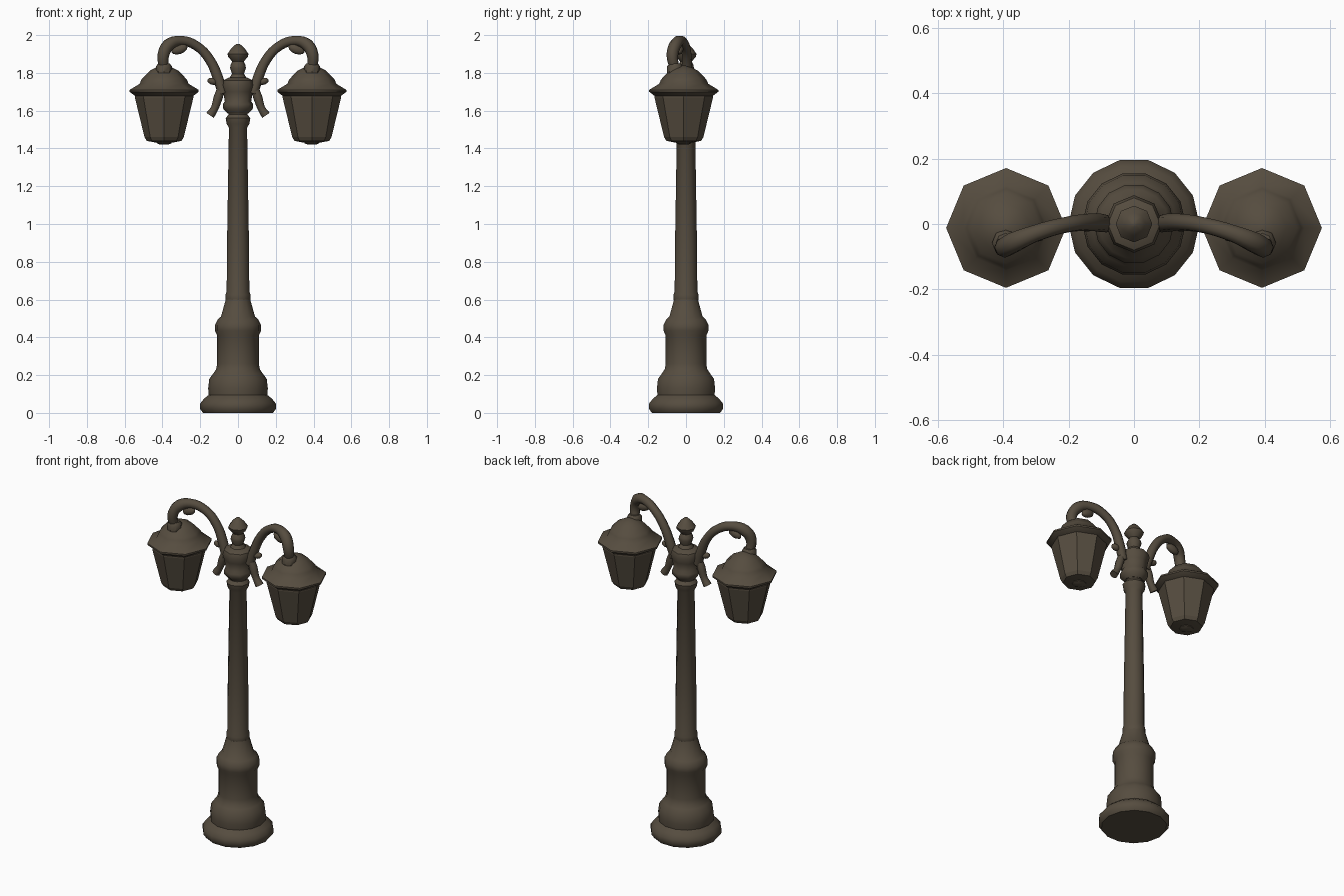
import bpy, bmesh, math
from mathutils import Vector

if "Cube" in bpy.data.objects:
    bpy.data.objects.remove(bpy.data.objects["Cube"])

BRONZE = (0.092, 0.073, 0.050, 1)
bronze = bpy.data.materials.new("dark bronze")
bronze.use_nodes = True
bronze.diffuse_color = BRONZE
bsdf = bronze.node_tree.nodes["Principled BSDF"]
bsdf.inputs["Base Color"].default_value = BRONZE
bsdf.inputs["Roughness"].default_value = 0.8


def finish(obj, angle):
    """Give the object its material and smooth its shallow edges."""
    obj.data.materials.clear()
    obj.data.materials.append(bronze)
    bpy.ops.object.select_all(action="DESELECT")
    obj.select_set(True)
    bpy.context.view_layer.objects.active = obj
    bpy.ops.object.shade_smooth_by_angle(angle=math.radians(angle))
    return obj


def lathe(name, profile, sides, centre=(0, 0), angle=45, panel=None, turn=0):
    """Spin (radius, z) pairs; panel is the profile span to inset."""
    bm = bmesh.new()
    rings = []
    for r, z in profile:
        ring = []
        for i in range(sides):
            a = math.tau * (i + turn) / sides
            ring.append(bm.verts.new((centre[0] + r * math.cos(a),
                                      centre[1] + r * math.sin(a), z)))
        rings.append(ring)
    panes = []
    for n, (low, high) in enumerate(zip(rings, rings[1:])):
        for i in range(sides):
            j = (i + 1) % sides
            face = bm.faces.new((low[i], low[j], high[j], high[i]))
            if n == panel:
                panes.append(face)
    bm.faces.new(rings[0][::-1])
    bm.faces.new(rings[-1])
    if panes:
        bmesh.ops.inset_individual(bm, faces=panes, thickness=0.013, depth=-0.008)
    mesh = bpy.data.meshes.new(name)
    bm.to_mesh(mesh)
    bm.free()
    obj = bpy.data.objects.new(name, mesh)
    bpy.context.collection.objects.link(obj)
    return finish(obj, angle)


def tube(name, points, radii):
    """Sweep a round section of varying radius along a smooth path."""
    curve = bpy.data.curves.new(name, "CURVE")
    curve.dimensions = "3D"
    curve.bevel_depth = 1
    curve.bevel_resolution = 2
    curve.resolution_u = 4
    curve.use_fill_caps = True
    spline = curve.splines.new("BEZIER")
    spline.bezier_points.add(len(points) - 1)
    for p, co, r in zip(spline.bezier_points, points, radii):
        p.co, p.radius = co, r
        p.handle_left_type = p.handle_right_type = "AUTO"
    obj = bpy.data.objects.new(name, curve)
    bpy.context.collection.objects.link(obj)
    bpy.ops.object.select_all(action="DESELECT")
    obj.select_set(True)
    bpy.context.view_layer.objects.active = obj
    bpy.ops.object.convert(target="MESH")
    return finish(bpy.context.object, 50)


def leaf(name, centre, size, tilt):
    """Small flattened ornament."""
    bpy.ops.mesh.primitive_uv_sphere_add(segments=8, ring_count=6, radius=1,
                                         location=centre, rotation=(0, tilt, 0))
    obj = bpy.context.object
    obj.name = name
    obj.scale = size
    return finish(obj, 60)


# Stepped pedestal
lathe("pedestal", [(0.185, 0), (0.2, 0.02), (0.2, 0.05), (0.18, 0.075), (0.155, 0.095),
                   (0.158, 0.13), (0.152, 0.18), (0.13, 0.21), (0.116, 0.23),
                   (0.11, 0.26), (0.11, 0.41), (0.122, 0.435), (0.122, 0.465),
                   (0.107, 0.495), (0.09, 0.51), (0.065, 0.6)], 14)

# Shaft with its collars
lathe("shaft", [(0.062, 0.58), (0.066, 0.605), (0.066, 0.625), (0.06, 0.645),
                (0.058, 0.9), (0.048, 1.51), (0.06, 1.53), (0.065, 1.56),
                (0.05, 1.58), (0.055, 1.6)], 12)

# Urn carrying the arms
lathe("urn", [(0.055, 1.585), (0.078, 1.61), (0.08, 1.635), (0.07, 1.65),
              (0.078, 1.7), (0.088, 1.735), (0.08, 1.76), (0.05, 1.775)], 8)

# Pointed finial
lathe("finial", [(0.05, 1.765), (0.032, 1.795), (0.042, 1.825), (0.04, 1.84),
                 (0.03, 1.86), (0.052, 1.885), (0.056, 1.9), (0.035, 1.93),
                 (0.01, 1.953)], 8)

for side, word in ((1, "left"), (-1, "right")):
    # Curved arm, sweeping forward to the lantern
    path = [(0.08, 0, 1.69), (0.105, 0.004, 1.77), (0.15, 0.005, 1.87),
            (0.22, -0.005, 1.943), (0.3, -0.028, 1.97), (0.365, -0.055, 1.95),
            (0.395, -0.072, 1.895), (0.392, -0.06, 1.82)]
    tube(word + "_arm", [(side * x, y, z) for x, y, z in path],
         [0.026, 0.028, 0.026, 0.025, 0.027, 0.033, 0.031, 0.025])

    # Scroll foot below the arm, with a flared tip
    foot = [(0.085, 0, 1.73), (0.105, 0, 1.67), (0.125, 0, 1.61), (0.148, 0, 1.575)]
    tube(word + "_scroll", [(side * x, y, z) for x, y, z in foot],
         [0.02, 0.024, 0.02, 0.024])

    # Leaf ornaments
    leaf(word + "_arm_leaf", (side * 0.31, -0.035, 1.925),
         (0.045, 0.022, 0.025), side * 0.35)
    leaf(word + "_scroll_leaf", (side * 0.135, 0, 1.755),
         (0.028, 0.02, 0.018), side * -0.3)

    # Eight-sided lantern with inset panes and a domed roof
    spot = (side * 0.391, -0.012)
    lathe(word + "_lantern_body",
          [(0.05, 1.432), (0.092, 1.44), (0.104, 1.46), (0.155, 1.67), (0.155, 1.7)],
          8, spot, 30, panel=2)
    lathe(word + "_lantern_roof",
          [(0.15, 1.675), (0.183, 1.7), (0.183, 1.71), (0.13, 1.742), (0.12, 1.765),
           (0.108, 1.778), (0.075, 1.812), (0.04, 1.83), (0.012, 1.838)],
          8, spot, 50)
    lathe(word + "_lantern_knob", [(0.022, 1.42), (0.04, 1.428), (0.04, 1.445)], 8, spot)
    # Socket joining arm and roof
    lathe(word + "_socket", [(0.042, 1.8), (0.042, 1.835), (0.03, 1.85)], 8,
          (side * 0.392, -0.058))
